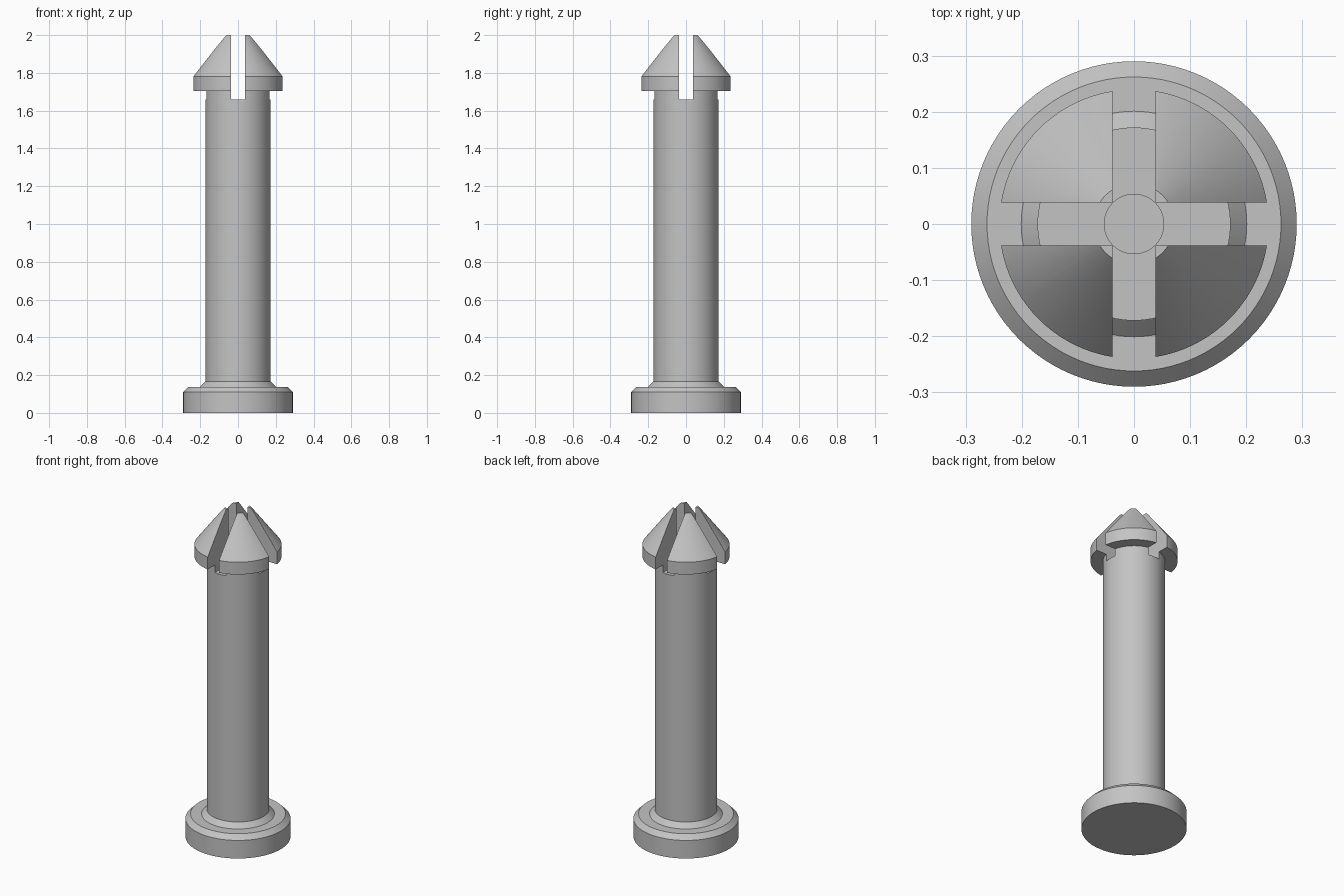
import bpy, bmesh, math

# Remove the default cube
cube = bpy.data.objects.get("Cube")
if cube:
    bpy.data.objects.remove(cube, do_unlink=True)

SEGMENTS = 96
SLOT_WIDTH = 0.076
SLOT_FLOOR = 1.66

# Material
grey = bpy.data.materials.new("plain grey plastic")
grey.use_nodes = True
colour = (0.55, 0.55, 0.55, 1)
grey.diffuse_color = colour
grey.node_tree.nodes["Principled BSDF"].inputs["Base Color"].default_value = colour


def lathe(name, profile):
    """Revolve (radius, height) points about the z axis."""
    bm = bmesh.new()
    verts = [bm.verts.new((r, 0, z)) for r, z in profile]
    edges = [bm.edges.new(pair) for pair in zip(verts, verts[1:])]
    bmesh.ops.spin(bm, geom=verts + edges, cent=(0, 0, 0), axis=(0, 0, 1),
                   angle=math.tau, steps=SEGMENTS, use_duplicate=False)
    bmesh.ops.remove_doubles(bm, verts=bm.verts[:], dist=1e-5)
    bmesh.ops.recalc_face_normals(bm, faces=bm.faces[:])
    mesh = bpy.data.meshes.new(name)
    bm.to_mesh(mesh)
    bm.free()
    obj = bpy.data.objects.new(name, mesh)
    bpy.context.collection.objects.link(obj)
    mesh.materials.append(grey)
    return obj


def cut_slot(target, size):
    """Cut a box upward from the slot floor through the head."""
    bpy.ops.mesh.primitive_cube_add(size=1, location=(0, 0, SLOT_FLOOR + size[2] / 2))
    cutter = bpy.context.object
    cutter.name = "slot_cutter"
    cutter.scale = size
    cutter.hide_render = True
    mod = target.modifiers.new("slot", "BOOLEAN")
    mod.operation = "DIFFERENCE"
    mod.solver = "EXACT"
    mod.object = cutter
    bpy.context.view_layer.objects.active = target
    bpy.ops.object.modifier_apply(modifier=mod.name)
    bpy.data.objects.remove(cutter, do_unlink=True)


# Flanged foot, shaft, barbed conical head and central bore
rivet = lathe("snap_rivet", [
    (0, 0), (0.29, 0), (0.29, 0.11), (0.262, 0.138),   # foot flange
    (0.201, 0.138), (0.172, 0.167),                    # shaft collar
    (0.172, 1.705), (0.24, 1.705), (0.24, 1.78),       # shaft and barb
    (0.072, 2), (0.053, 2),                            # cone tip
    (0.053, 0.5), (0, 0.5),                            # bore
])

# Crossed slots split the head into four prongs
cut_slot(rivet, (SLOT_WIDTH, 1, 1))
cut_slot(rivet, (1, SLOT_WIDTH, 1))

# Smooth the round surfaces and keep the rims sharp
bpy.ops.object.select_all(action="DESELECT")
rivet.select_set(True)
bpy.context.view_layer.objects.active = rivet
bpy.ops.object.shade_smooth_by_angle(angle=math.radians(25))
